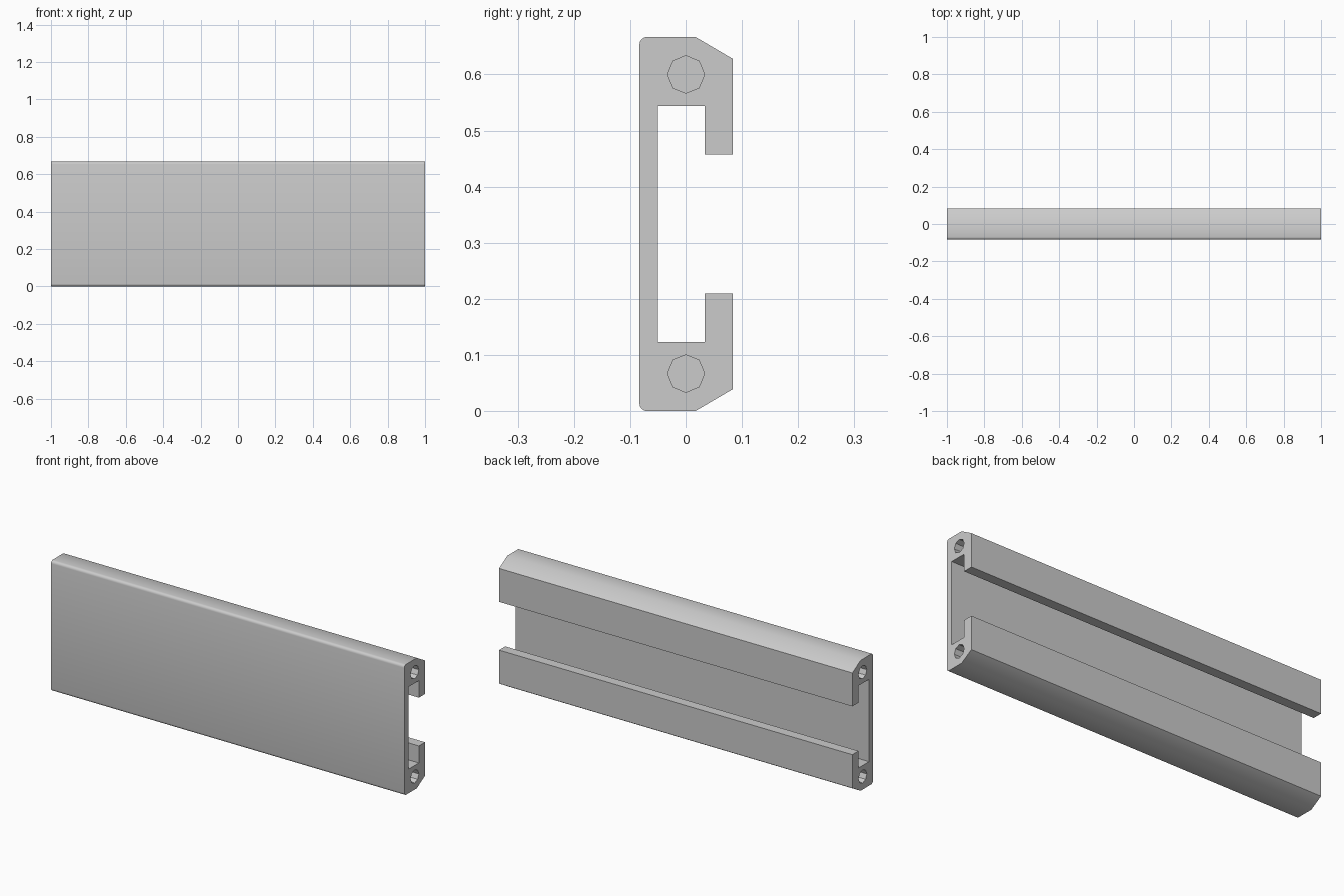
import bpy, bmesh, math

if "Cube" in bpy.data.objects:
    bpy.data.objects.remove(bpy.data.objects["Cube"])

LENGTH, HEIGHT, HALF_DEPTH = 2.0, 0.667, 0.0835
HOLE_RADIUS, HOLE_DEPTH, HOLE_Z = 0.0335, 0.25, 0.067
CORNER = 0.014

grey = bpy.data.materials.new("aluminium grey")
grey.diffuse_color = (0.6, 0.6, 0.6, 1)
grey.use_nodes = True
grey.node_tree.nodes["Principled BSDF"].inputs["Base Color"].default_value = grey.diffuse_color

# Lower half of the C-shaped section as (y, z): rounded front corner, sloped back edge, inner lip
lower = []
for i in range(5):
    a = math.pi + i * math.pi / 8
    lower.append((-HALF_DEPTH + CORNER + CORNER * math.cos(a),
                  CORNER + CORNER * math.sin(a)))
lower += [(0.017, 0), (HALF_DEPTH, 0.039), (HALF_DEPTH, 0.21),
          (0.0335, 0.21), (0.0335, 0.123), (-0.051, 0.123)]
section = lower + [(y, HEIGHT - z) for y, z in reversed(lower)]

# Extrude the section along x
bm = bmesh.new()
end = bm.faces.new([bm.verts.new((-LENGTH / 2, y, z)) for y, z in section])
swept = bmesh.ops.extrude_face_region(bm, geom=[end])["geom"]
bmesh.ops.translate(bm, vec=(LENGTH, 0, 0),
                    verts=[v for v in swept if isinstance(v, bmesh.types.BMVert)])
if end.is_valid and len(end.link_loops if hasattr(end, "link_loops") else end.loops) and \
        not any(f is not end and abs(f.calc_center_median().x + LENGTH / 2) < 1e-5 for f in bm.faces):
    pass
bmesh.ops.recalc_face_normals(bm, faces=bm.faces)
mesh = bpy.data.meshes.new("channel_rail")
bm.to_mesh(mesh)
bm.free()
mesh.materials.append(grey)
rail = bpy.data.objects.new("channel_rail", mesh)
bpy.context.collection.objects.link(rail)

# Blind eight-sided screw holes at both ends, top and bottom
for x in (-LENGTH / 2, LENGTH / 2):
    for z in (HOLE_Z, HEIGHT - HOLE_Z):
        bpy.ops.mesh.primitive_cylinder_add(
            vertices=8, radius=HOLE_RADIUS, depth=2 * HOLE_DEPTH,
            location=(x, 0, z), rotation=(0, math.pi / 2, 0))
        cutter = bpy.context.object
        cutter.name = "screw_hole_cutter"
        cutter.hide_render = True
        cutter.data.materials.append(grey)
        bpy.context.view_layer.objects.active = rail
        cut = rail.modifiers.new("screw_hole", 'BOOLEAN')
        cut.operation, cut.solver, cut.object = 'DIFFERENCE', 'EXACT', cutter
        bpy.ops.object.modifier_apply(modifier=cut.name)
        bpy.data.objects.remove(cutter, do_unlink=True)

# Smooth only the rounded corners and the shallow slope
bpy.ops.object.select_all(action='DESELECT')
rail.select_set(True)
bpy.context.view_layer.objects.active = rail
bpy.ops.object.shade_smooth_by_angle(angle=math.radians(35))
